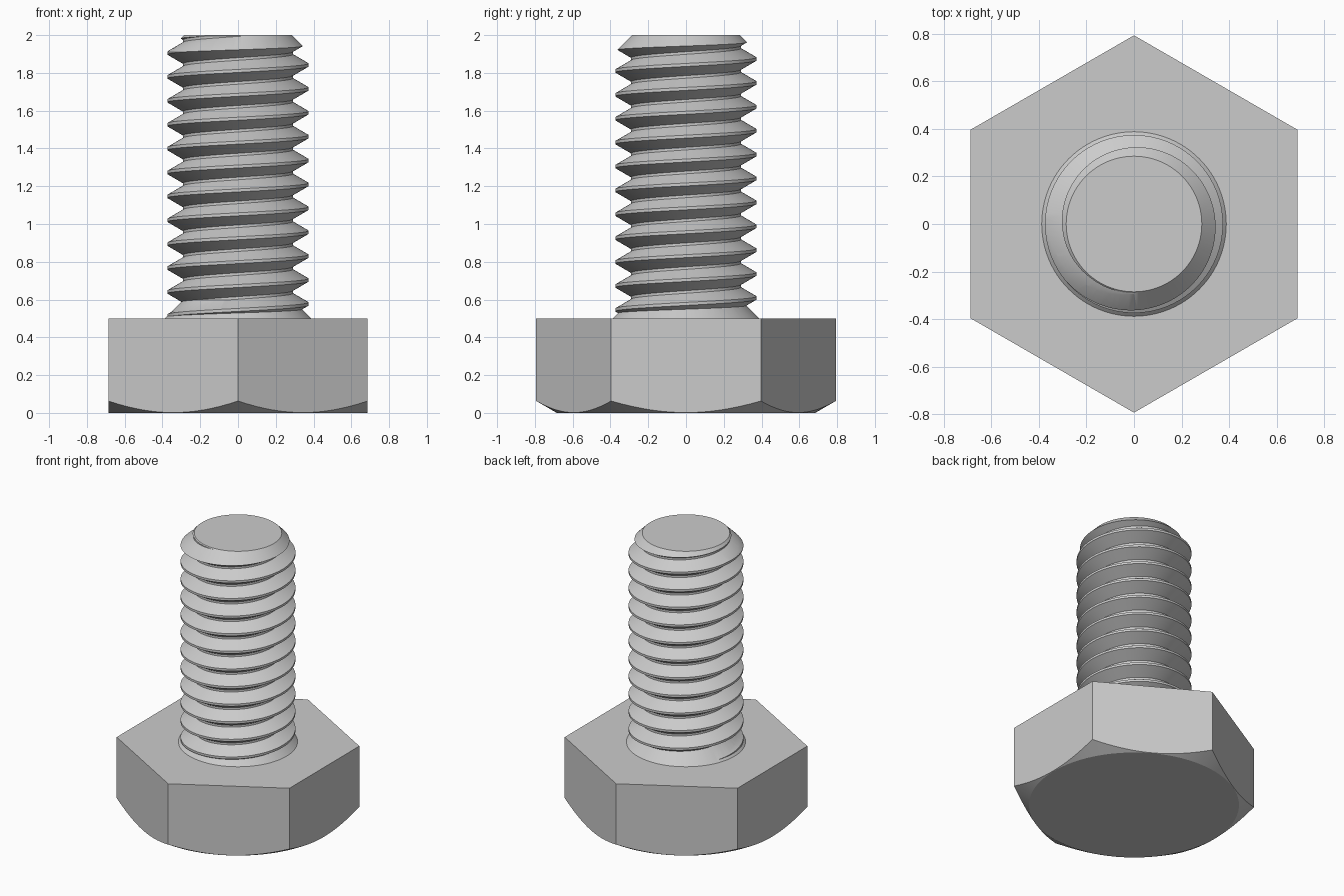
import bpy, bmesh, math

SEG = 96          # steps around every round part
PITCH = 0.1265    # thread rise per turn
TURNS = 17
CREST, ROOT = 0.374, 0.291

cube = bpy.data.objects.get("Cube")
if cube:
    bpy.data.objects.remove(cube, do_unlink=True)

steel = bpy.data.materials.new("grey steel")
steel.use_nodes = True
GREY = (0.6, 0.6, 0.6, 1.0)
steel.diffuse_color = GREY
steel.node_tree.nodes["Principled BSDF"].inputs["Base Color"].default_value = GREY


def finish(bm, name):
    """Turn a bmesh into a linked object."""
    bmesh.ops.recalc_face_normals(bm, faces=bm.faces[:])
    mesh = bpy.data.meshes.new(name)
    bm.to_mesh(mesh)
    bm.free()
    mesh.materials.append(steel)
    obj = bpy.data.objects.new(name, mesh)
    bpy.context.collection.objects.link(obj)
    return obj


def lathe(name, profile, sides=SEG, turn=0.0):
    """Closed solid from (radius, z) rings, bottom to top."""
    bm = bmesh.new()
    rings = []
    for r, z in profile:
        angles = [turn + math.tau * i / sides for i in range(sides)]
        rings.append([bm.verts.new((r * math.cos(a), r * math.sin(a), z)) for a in angles])
    for low, high in zip(rings, rings[1:]):
        for i in range(sides):
            j = (i + 1) % sides
            bm.faces.new((low[i], low[j], high[j], high[i]))
    bm.faces.new(rings[0][::-1])
    bm.faces.new(rings[-1])
    return finish(bm, name)


def combine(target, other, operation):
    """Apply a boolean and drop the helper solid."""
    mod = target.modifiers.new(operation.lower(), 'BOOLEAN')
    mod.operation = operation
    mod.solver = 'EXACT'
    mod.object = other
    select(target)
    bpy.ops.object.modifier_apply(modifier=mod.name)
    bpy.data.objects.remove(other, do_unlink=True)


def select(obj):
    bpy.ops.object.select_all(action='DESELECT')
    obj.select_set(True)
    bpy.context.view_layer.objects.active = obj


def helix(name, start):
    """Right-handed threaded rod, longer than needed at both ends."""
    half_crest, half_root = 0.008, 0.007
    tooth = [(CREST, -half_crest), (CREST, half_crest),
             (ROOT, PITCH / 2 - half_root), (ROOT, PITCH / 2 + half_root)]
    bm = bmesh.new()
    rows = []
    for k in range(TURNS):
        for r, dz in tooth:
            row = []
            for i in range(SEG):
                t = i / SEG
                a = math.tau * t
                z = start + PITCH * (k + t) + dz
                row.append(bm.verts.new((r * math.cos(a), r * math.sin(a), z)))
            rows.append(row)
    step = len(tooth)
    for m in range(len(rows) - 1):
        for i in range(SEG - 1):
            bm.faces.new((rows[m][i], rows[m][i + 1], rows[m + 1][i + 1], rows[m + 1][i]))
        # the seam joins each row to the same row one turn higher
        if m + step + 1 < len(rows):
            bm.faces.new((rows[m][-1], rows[m + step][0],
                          rows[m + step + 1][0], rows[m + 1][-1]))
    # close both ends with fans
    bottom = bm.verts.new((0, 0, rows[0][0].co.z))
    top = bm.verts.new((0, 0, rows[-1][-1].co.z))
    for e in [e for e in bm.edges if e.is_boundary]:
        a, b = e.verts
        bm.faces.new((a, b, bottom if a.co.z < 1 else top))
    return finish(bm, name)


# Threaded shank: trimmed to length with a chamfered tip, flared at its foot
shank = helix("threaded_shank", 0.1975)
combine(shank, lathe("tip_trim", [(0.6, 0.47), (0.6, 1.685), (0.285, 2.0)]), 'INTERSECT')
combine(shank, lathe("foot_flare", [(0.408, 0.48), (0.286, 0.602)]), 'UNION')

# Hexagonal head: lower corners rounded off by a shallow cone
head = lathe("hex_head", [(0.793, 0.0), (0.793, 0.5)], sides=6, turn=math.pi / 2)
slope = math.tan(math.radians(30))
combine(head, lathe("corner_trim", [(0.684, 0.0), (0.684 + 0.6 / slope, 0.6)]), 'INTERSECT')

for part in (shank, head):
    select(part)
    bpy.ops.object.shade_smooth_by_angle(angle=math.radians(20))
